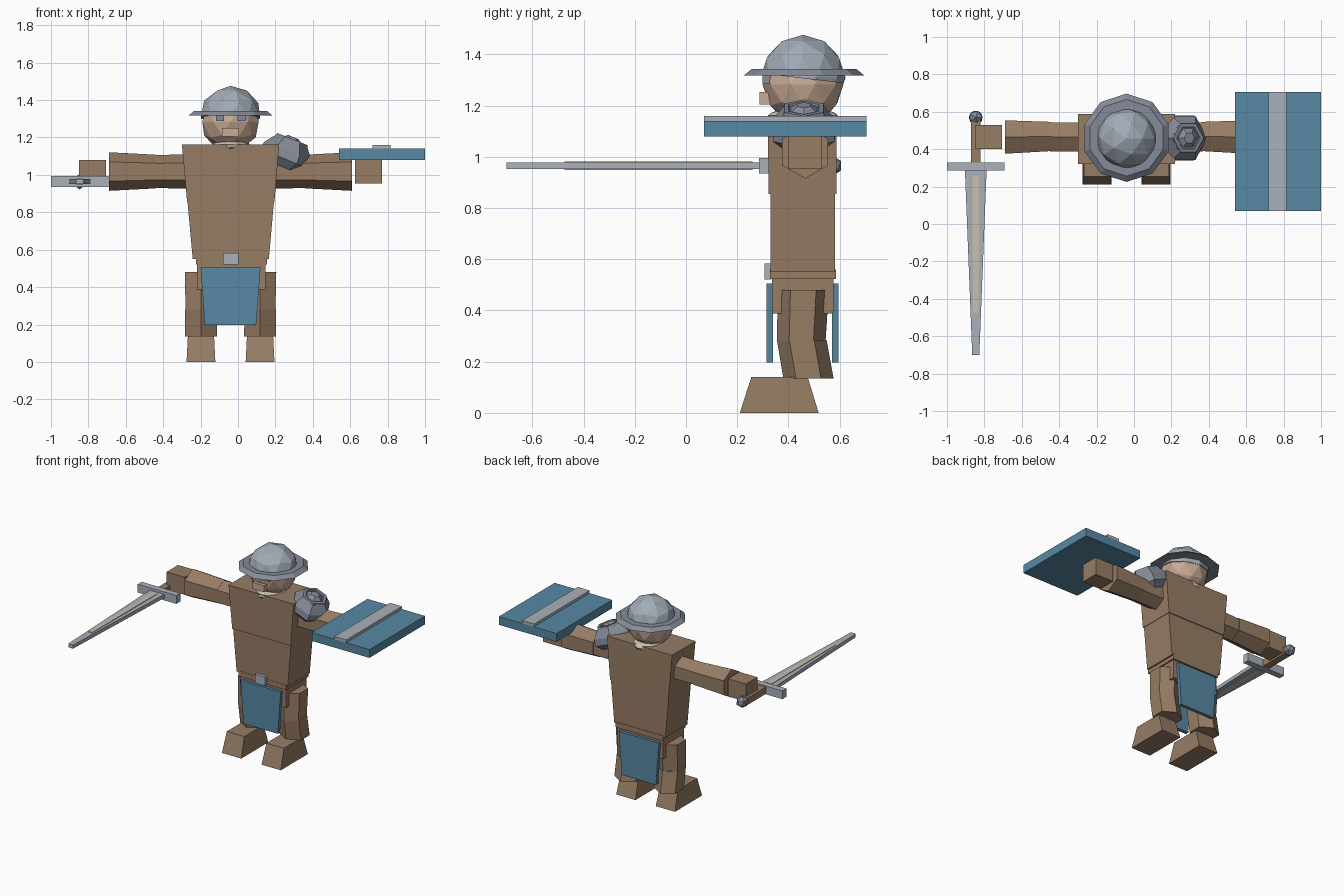
import bpy, bmesh, math
from mathutils import Vector, Matrix

cube = bpy.data.objects.get("Cube")
if cube:
    bpy.data.objects.remove(cube, do_unlink=True)

CX, CY = -0.04, 0.457   # body axis


def material(name, rgb):
    m = bpy.data.materials.new(name)
    m.use_nodes = True
    m.diffuse_color = (*rgb, 1)
    m.node_tree.nodes["Principled BSDF"].inputs["Base Color"].default_value = (*rgb, 1)
    return m


leather = material("brown leather", (0.31, 0.205, 0.13))
cloth = material("blue cloth", (0.095, 0.25, 0.37))
steel = material("light steel", (0.40, 0.44, 0.49))
helm_steel = material("helmet steel", (0.36, 0.41, 0.47))
dark_steel = material("dark steel", (0.24, 0.26, 0.32))
skin = material("skin", (0.58, 0.40, 0.30))
cream = material("cream", (0.58, 0.53, 0.42))


def finish(name, bm, mat):
    bmesh.ops.recalc_face_normals(bm, faces=bm.faces)
    mesh = bpy.data.meshes.new(name)
    bm.to_mesh(mesh)
    bm.free()
    mesh.materials.append(mat)
    ob = bpy.data.objects.new(name, mesh)
    bpy.context.collection.objects.link(ob)
    return ob


def loft(name, mat, rings, mat4=None):
    """Bridge rings of equal length and cap both ends."""
    bm = bmesh.new()
    loops = [[bm.verts.new(p) for p in ring] for ring in rings]
    n = len(loops[0])
    for a, b in zip(loops, loops[1:]):
        for i in range(n):
            j = (i + 1) % n
            bm.faces.new((a[i], a[j], b[j], b[i]))
    bm.faces.new(loops[0])
    bm.faces.new(loops[-1])
    if mat4:
        bm.transform(mat4)
    return finish(name, bm, mat)


def rect(z, x0, x1, y0, y1):
    return [(x0, y0, z), (x1, y0, z), (x1, y1, z), (x0, y1, z)]


def box(name, mat, x0, x1, y0, y1, z0, z1):
    return loft(name, mat, [rect(z0, x0, x1, y0, y1), rect(z1, x0, x1, y0, y1)])


def ngon(n, r, z=0, x=0, y=0, turn=0):
    return [(x + r * math.cos(turn + math.tau * i / n),
             y + r * math.sin(turn + math.tau * i / n), z) for i in range(n)]


def x_ring(x, r, y, z):
    """Hexagon across the x axis, corner up."""
    return [(x, y + r * math.sin(math.tau * i / 6), z + r * math.cos(math.tau * i / 6))
            for i in range(6)]


def ico(name, mat, centre, scale, level, cut=None):
    bm = bmesh.new()
    bmesh.ops.create_icosphere(bm, subdivisions=level, radius=1)
    bm.transform(Matrix.Translation(centre) @ Matrix.Diagonal((*scale, 1)))
    if cut:
        bmesh.ops.bisect_plane(bm, geom=bm.verts[:] + bm.edges[:] + bm.faces[:],
                               plane_co=cut[0], plane_no=cut[1], clear_inner=True)
        bmesh.ops.holes_fill(bm, edges=[e for e in bm.edges if e.is_boundary])
    return finish(name, bm, mat)


# Torso and hips
loft("chest", leather, [rect(0.855, -0.272, 0.195, 0.322, 0.588),
                        rect(1.163, -0.30, 0.22, 0.32, 0.587)])
loft("abdomen", leather, [rect(0.55, -0.242, 0.165, 0.33, 0.582),
                          rect(0.855, -0.27, 0.192, 0.33, 0.582)])
box("belt", leather, -0.225, 0.155, 0.328, 0.585, 0.522, 0.56)
box("hips", leather, -0.22, 0.146, 0.336, 0.575, 0.388, 0.525)
box("belt_buckle", steel, -0.08, 0.002, 0.307, 0.332, 0.52, 0.583)

# Cloth flaps front and back
for side, y in (("front", 0.315), ("back", 0.57)):
    loft(side + "_flap", cloth, [rect(0.197, -0.177, 0.097, y, y + 0.025),
                                 rect(0.505, -0.20, 0.12, y, y + 0.025)])

# Limbs on both sides of the body axis
for side, s in (("right", -1), ("left", 1)):
    X = lambda d: CX + s * d
    loft(side + "_upper_arm", leather, [x_ring(X(0.20), 0.092, 0.465, 1.02),
                                        x_ring(X(0.41), 0.088, 0.465, 1.017)])
    loft(side + "_forearm", leather, [x_ring(X(0.40), 0.09, 0.468, 1.018),
                                      x_ring(X(0.65), 0.103, 0.465, 1.018)])
    box(side + "_hand", leather, *sorted((X(0.665), X(0.81))), 0.40, 0.53, 0.953, 1.08)
    leg = X(0.158)
    up = math.pi / 2
    loft(side + "_thigh", leather, [ngon(6, 0.095, 0.28, leg, 0.45, up),
                                    ngon(6, 0.10, 0.48, leg, 0.458, up)])
    loft(side + "_shin", leather, [ngon(6, 0.098, 0.135, leg, 0.478, up),
                                   ngon(6, 0.097, 0.285, leg, 0.452, up)])
    loft(side + "_boot", leather, [rect(0, leg - 0.077, leg + 0.077, 0.21, 0.518),
                                   rect(0.14, leg - 0.07, leg + 0.07, 0.255, 0.475)])

# Head, collar and face
ico("head", skin, (CX, CY, 1.283), (0.158, 0.158, 0.158), 2)
ico("collar", cream, (CX, CY, 1.15), (0.11, 0.148, 0.045), 2)
box("nose", skin, -0.085, 0.005, 0.287, 0.33, 1.205, 1.252)
for side, x in (("right", -0.118), ("left", -0.002)):
    box(side + "_eye", dark_steel, x, x + 0.042, 0.298, 0.33, 1.287, 1.318)

# Helmet
ico("helmet_dome", helm_steel, (CX, CY, 1.31), (0.166, 0.166, 0.166), 2,
    ((CX, 0.30, 1.325), Vector((0, 0.12, 1)).normalized()))
loft("helmet_brim", dark_steel, [ngon(10, r, z, CX, CY + 0.004, math.pi / 2)
                                 for r, z in ((0.236, 1.317), (0.205, 1.342))])

# Shoulder guard with a raised rim, tilted outward
tilt = Matrix.Translation((0.255, 0.46, 1.10)) @ Matrix.Rotation(math.radians(22), 4, 'Y')
profile = ((0.09, -0.06), (0.14, -0.015), (0.135, 0.03), (0.092, 0.085))
loft("shoulder_guard", dark_steel, [ngon(6, r, z) for r, z in profile], tilt)
rim = ((0.092, 0.083), (0.088, 0.098), (0.068, 0.098), (0.064, 0.09))
loft("shoulder_rim", dark_steel, [ngon(6, r, z) for r, z in rim], tilt)
loft("shoulder_boss", dark_steel, [ngon(6, 0.06, 0.088), ngon(6, 0.03, 0.11)], tilt)

# Shield lying on the left hand
box("shield", cloth, 0.54, 1.0, 0.07, 0.705, 1.08, 1.14)
box("shield_band", steel, 0.72, 0.815, 0.07, 0.705, 1.14, 1.16)

# Sword pointing forward
SX = -0.846
box("sword_grip", leather, SX - 0.025, SX + 0.025, 0.32, 0.56, 0.94, 0.99)
box("sword_guard", steel, -1.0, -0.692, 0.285, 0.33, 0.935, 0.995)
ico("sword_pommel", dark_steel, (SX, 0.569, 0.965), (0.042, 0.042, 0.042), 1)


def blade(name, mat, y0, w0, y1, w1, z0, z1):
    ring = lambda z: [(SX - w0, y0, z), (SX + w0, y0, z), (SX + w1, y1, z), (SX - w1, y1, z)]
    return loft(name, mat, [ring(z0), ring(z1)])


blade("sword_blade", steel, 0.29, 0.058, -0.70, 0.019, 0.952, 0.978)
blade("sword_inlay", cream, 0.26, 0.018, -0.475, 0.015, 0.948, 0.982)
